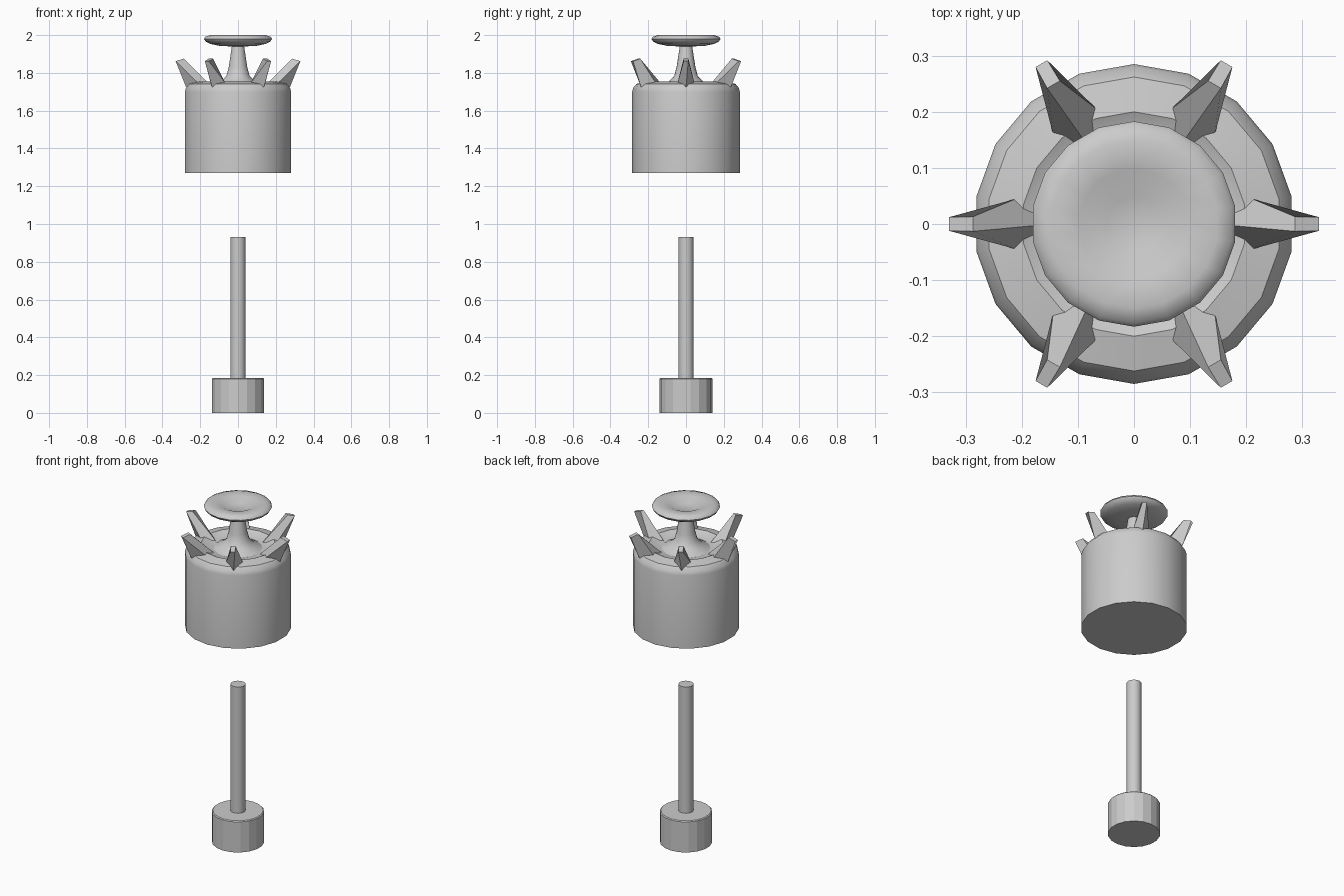
import bpy, bmesh, math
from mathutils import Matrix, Vector

if "Cube" in bpy.data.objects:
    bpy.data.objects.remove(bpy.data.objects["Cube"])

SIDES = 18


def add_object(name, bm, smooth=None):
    bmesh.ops.recalc_face_normals(bm, faces=bm.faces)
    me = bpy.data.meshes.new(name)
    bm.to_mesh(me)
    bm.free()
    ob = bpy.data.objects.new(name, me)
    bpy.context.collection.objects.link(ob)
    if smooth:
        bpy.ops.object.select_all(action='DESELECT')
        ob.select_set(True)
        bpy.context.view_layer.objects.active = ob
        bpy.ops.object.shade_smooth_by_angle(angle=math.radians(smooth))
    return ob


def lathe(name, profile, smooth=None):
    """Turn (radius, z) points about z, capping both ends flat."""
    bm = bmesh.new()
    rings = []
    for r, z in profile:
        angles = [math.pi / 2 + 2 * math.pi * i / SIDES for i in range(SIDES)]
        rings.append([bm.verts.new((r * math.cos(a), r * math.sin(a), z)) for a in angles])
    for a, b in zip(rings, rings[1:]):
        for i in range(SIDES):
            j = (i + 1) % SIDES
            bm.faces.new((a[i], a[j], b[j], b[i]))
    bm.faces.new(rings[0])
    bm.faces.new(rings[-1])
    return add_object(name, bm, smooth)


# foot and thin rod
lathe("base_foot", [(0.14, 0), (0.14, 0.18), (0.135, 0.185)])
lathe("rod", [(0.04, 0.18), (0.04, 0.93)], 30)

# floating drum with bevelled rim and shallow dished top
lathe("drum", [(0.285, 1.27), (0.285, 1.70), (0.28, 1.72), (0.262, 1.742),
               (0.20, 1.755), (0.16, 1.735), (0.10, 1.735)], 30)

# flared neck and dished knob in one turned piece
lathe("neck_and_knob", [(0.13, 1.735), (0.09, 1.755), (0.062, 1.785), (0.05, 1.83),
                        (0.033, 1.94), (0.10, 1.943), (0.15, 1.954), (0.175, 1.967),
                        (0.183, 1.98), (0.176, 1.991), (0.15, 2.0), (0.098, 1.994),
                        (0.048, 1.972)], 40)

# ring of six twisted tapered spikes leaning outward, mirrored left to right
bm = bmesh.new()
foot = [(0.145, 0, 1.735), (0.21, 0.045, 1.745), (0.275, 0, 1.725), (0.21, -0.045, 1.745)]
tip = [(0.287, -0.013, 1.875), (0.287, 0.013, 1.875), (0.33, 0.012, 1.862), (0.33, -0.012, 1.862)]
for i in range(6):
    angle = math.radians(60 * i)
    flip = -1 if math.cos(angle) < 0 else 1
    rot = Matrix.Rotation(angle, 3, 'Z')
    lo, hi = ([bm.verts.new(rot @ Vector((x, y * flip, z))) for x, y, z in ring]
              for ring in (foot, tip))
    bm.faces.new(lo)
    bm.faces.new(hi)
    for k in range(4):
        n = (k + 1) % 4
        bm.faces.new((lo[k], lo[n], hi[n], hi[k]))
add_object("spikes", bm)
